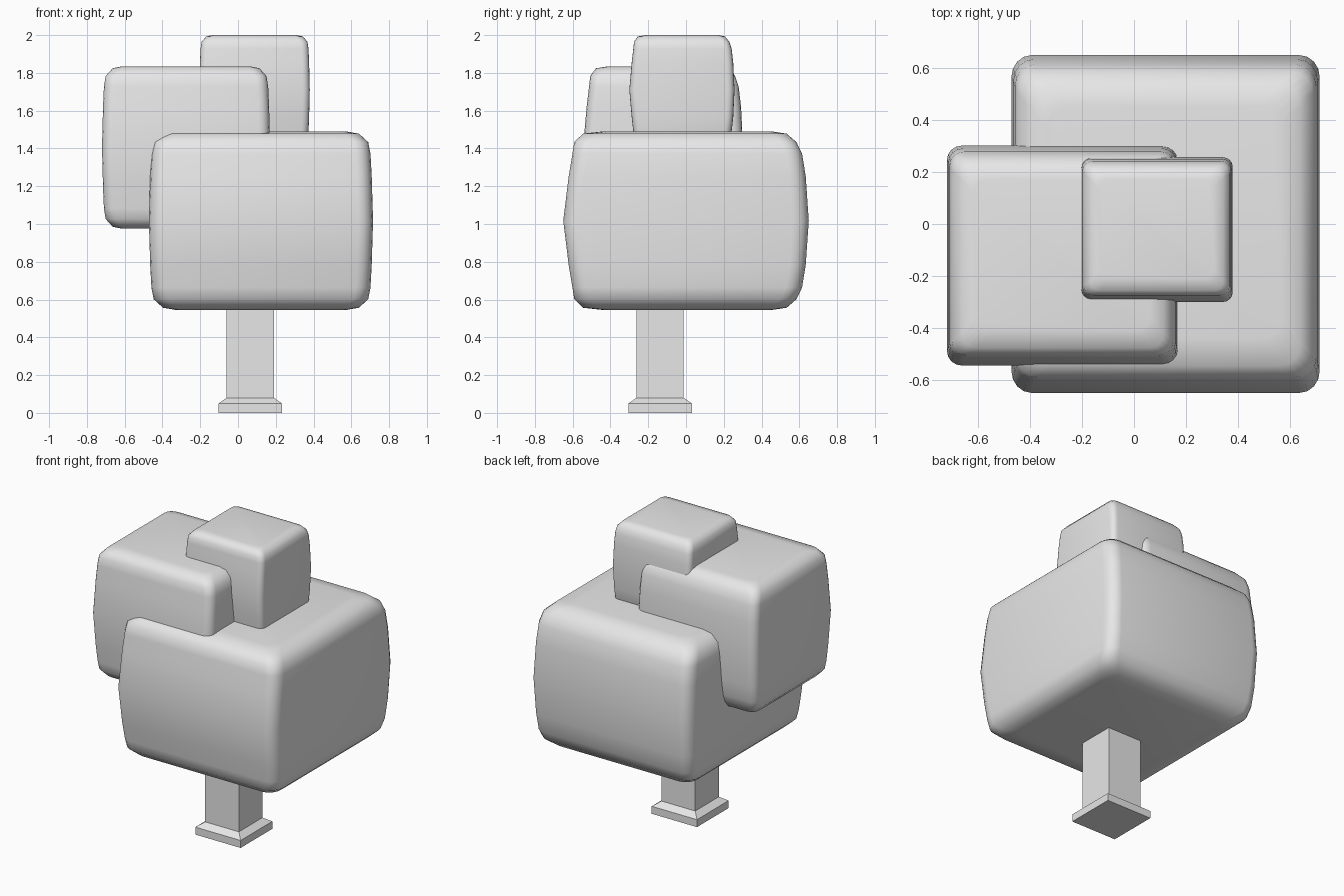
import bpy, bmesh, math

if "Cube" in bpy.data.objects:
    bpy.data.objects.remove(bpy.data.objects["Cube"])

grey = bpy.data.materials.new("light grey")
grey.diffuse_color = (0.8, 0.8, 0.8, 1)
grey.use_nodes = True
grey.node_tree.nodes["Principled BSDF"].inputs["Base Color"].default_value = grey.diffuse_color


def finish(name, bm):
    bmesh.ops.recalc_face_normals(bm, faces=bm.faces)
    mesh = bpy.data.meshes.new(name)
    bm.to_mesh(mesh)
    bm.free()
    mesh.materials.append(grey)
    obj = bpy.data.objects.new(name, mesh)
    bpy.context.collection.objects.link(obj)
    return obj


def loft(rings):
    """Skin a stack of equal rings and cap both ends."""
    bm = bmesh.new()
    rows = [[bm.verts.new(p) for p in ring] for ring in rings]
    n = len(rows[0])
    for a, b in zip(rows, rows[1:]):
        for i in range(n):
            j = (i + 1) % n
            bm.faces.new((a[i], a[j], b[j], b[i]))
    bm.faces.new(rows[0])
    bm.faces.new(rows[-1])
    return bm


def rounded_ring(z, x, front, back, r, steps=4):
    """Rounded rectangle from -x to x and -front to back."""
    pts = []
    corners = ((x, back), (-x, back), (-x, -front), (x, -front))
    for k, (cx, cy) in enumerate(corners):
        ox, oy = cx - math.copysign(r, cx), cy - math.copysign(r, cy)
        for s in range(steps + 1):
            a = math.pi / 2 * (k + s / steps)
            pts.append((ox + r * math.cos(a), oy + r * math.sin(a), z))
    return pts


# Upper half of the bulging block: height, half width, front depth, back depth
PROFILE = [(0, 1, 1, 1), (.5, .988, .955, .975), (.75, .977, .925, .945),
           (.88, .957, .91, .90), (.975, .874, .84, .82), (1, .76, .68, .70)]


def foliage(name, lo, hi):
    levels = [(-z, x, f, b) for z, x, f, b in PROFILE[:0:-1]] + PROFILE
    bm = loft([rounded_ring(z, x, f, b, 0.13) for z, x, f, b in levels])
    for f in bm.faces:
        f.smooth = True
    # Crisp chamfer along the front top and bottom
    for e in bm.edges:
        a, b = (v.co for v in e.verts)
        if (abs(a.z - b.z) < 1e-4 and abs(a.x + b.x) < 1e-4 and a.y < 0
                and 0.85 < abs(a.z) < 0.99):
            e.smooth = False
    # Fit the unit block to its bounds
    for v in bm.verts:
        for i in range(3):
            v.co[i] = (lo[i] + hi[i]) / 2 + v.co[i] * (hi[i] - lo[i]) / 2
    return finish(name, bm)


foliage("large_foliage", (-0.472, -0.65, 0.545), (0.715, 0.65, 1.49))
foliage("middle_foliage", (-0.72, -0.545, 0.975), (0.17, 0.302, 1.835))
foliage("top_foliage", (-0.205, -0.30, 1.42), (0.38, 0.257, 2.0))

# Square trunk with a flared foot
CX, CY = 0.065, -0.137
finish("trunk", loft([
    [(CX + sx * w, CY + sy * w, z) for sx, sy in ((1, 1), (-1, 1), (-1, -1), (1, -1))]
    for z, w in ((0, .168), (.05, .168), (.08, .125), (.62, .125))]))
